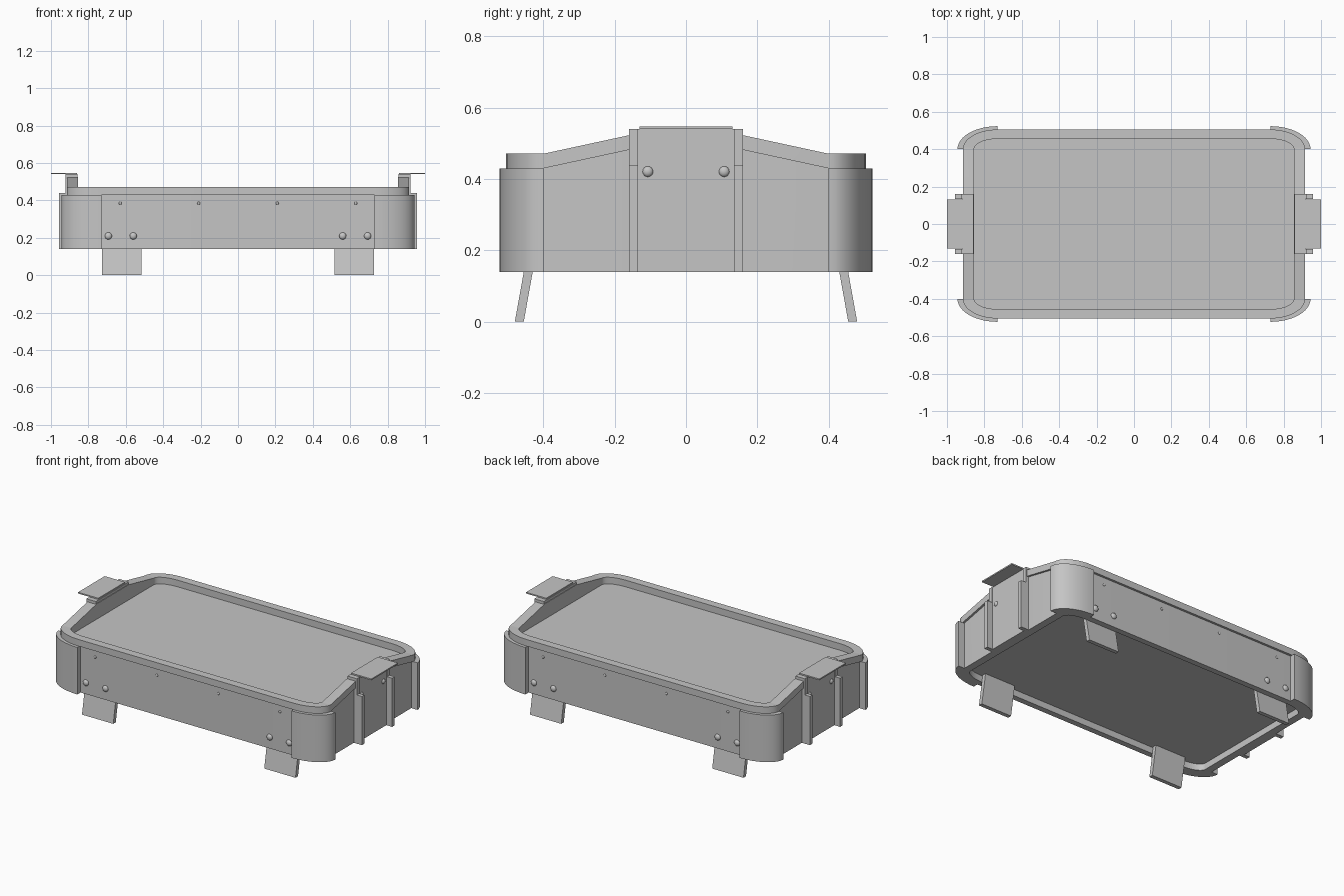
import bpy, bmesh, math

cube = bpy.data.objects.get("Cube")
if cube:
    bpy.data.objects.remove(cube)

GREY = bpy.data.materials.new("plain grey")
GREY.use_nodes = True
COLOUR = (0.56, 0.56, 0.56, 1)
GREY.diffuse_color = COLOUR
GREY.node_tree.nodes["Principled BSDF"].inputs["Base Color"].default_value = COLOUR

CX, CY = 0.73, 0.40        # corner centres
BASE, SEGS = 0.14, 12


def finish(name, bm, smooth=False):
    bmesh.ops.recalc_face_normals(bm, faces=bm.faces)
    mesh = bpy.data.meshes.new(name)
    bm.to_mesh(mesh)
    bm.free()
    mesh.materials.append(GREY)
    ob = bpy.data.objects.new(name, mesh)
    bpy.context.collection.objects.link(ob)
    if smooth:
        bpy.ops.object.select_all(action='DESELECT')
        bpy.context.view_layer.objects.active = ob
        ob.select_set(True)
        bpy.ops.object.shade_smooth_by_angle(angle=math.radians(35))
    return ob


def arc(a, b, sx=1, sy=1):
    """Elliptical quarter arc round one corner centre."""
    steps = [math.pi / 2 * i / SEGS for i in range(SEGS + 1)]
    return [(sx * (CX + a * math.cos(t)), sy * (CY + b * math.sin(t))) for t in steps]


def outline(a, b):
    """Rounded rectangle with extra points where the end walls stop rising."""
    x = CX + a
    right = [(x, -0.155), (x, 0.155)]
    left = [(-x, 0.155), (-x, -0.155)]
    return (right + arc(a, b) + arc(a, b, -1, 1)[::-1] + left
            + arc(a, b, -1, -1) + arc(a, b, 1, -1)[::-1])


def wall_height(y):
    rise = (CY - abs(y)) / (CY - 0.155)
    return 0.43 + 0.053 * min(max(rise, 0), 1)


def rim_height(y):
    return wall_height(y) + 0.041


def flat(z):
    return lambda y: z


def band(name, outer, inner, bottom, top, closed=True):
    """Wall of a given thickness whose bottom and top follow height rules."""
    bm = bmesh.new()
    cols = []
    for (ox, oy), (ix, iy) in zip(outer, inner):
        lo, hi = bottom(oy), top(oy)
        cols.append([bm.verts.new(p) for p in
                     ((ox, oy, lo), (ox, oy, hi), (ix, iy, hi), (ix, iy, lo))])
    pairs = list(zip(cols, cols[1:]))
    if closed:
        pairs.append((cols[-1], cols[0]))
    else:
        bm.faces.new(cols[0])
        bm.faces.new(cols[-1])
    for p, q in pairs:
        for k in range(4):
            n = (k + 1) % 4
            bm.faces.new((p[k], q[k], q[n], p[n]))
    return finish(name, bm, True)


def prism(name, points, z0, z1, shift=(0, 0)):
    """Upright prism; the top may be shifted sideways to lean it."""
    bm = bmesh.new()
    low = [bm.verts.new((x, y, z0)) for x, y in points]
    high = [bm.verts.new((x + shift[0], y + shift[1], z1)) for x, y in points]
    bm.faces.new(low)
    bm.faces.new(high)
    for i in range(len(points)):
        j = (i + 1) % len(points)
        bm.faces.new((low[i], low[j], high[j], high[i]))
    return finish(name, bm)


def box(name, x0, x1, y0, y1, z0, z1, shift=(0, 0)):
    return prism(name, [(x0, y0), (x1, y0), (x1, y1), (x0, y1)], z0, z1, shift)


def dome(name, loc, radius, axis):
    """Bolt head flattened along the given axis."""
    bm = bmesh.new()
    bmesh.ops.create_uvsphere(bm, u_segments=16, v_segments=8, radius=radius)
    scale = [1, 1, 1]
    scale[axis] = 0.7
    bmesh.ops.scale(bm, vec=scale, verts=bm.verts)
    bmesh.ops.translate(bm, vec=loc, verts=bm.verts)
    return finish(name, bm, True)


# Recessed tray wall, overhanging rim and thick floor
inner = outline(0.125, 0.055)
band("tray_wall", outline(0.172, 0.091), inner, flat(BASE), wall_height)
band("tray_rim", outline(0.185, 0.105), inner, wall_height, rim_height)
prism("tray_floor", inner, 0.18, 0.43)

# Curved corner guards
for sx in (-1, 1):
    for sy in (-1, 1):
        band("corner_guard", arc(0.214, 0.123, sx, sy), arc(0.17, 0.088, sx, sy),
             flat(BASE), flat(0.43), closed=False)

# Splayed legs and side bolts
for sx in (-1, 1):
    for sy in (-1, 1):
        xa, xb = sorted((sx * 0.515, sx * 0.728))
        ya, yb = sorted((sy * 0.455, sy * 0.48))
        box("leg", xa, xb, ya, yb, 0, 0.2, (0, -sy * 0.036))
        for x in (0.56, 0.693):
            dome("leg_bolt", (sx * x, sy * 0.491, 0.21), 0.019, 1)
        for x in (0.21, 0.63):
            dome("small_rivet", (sx * x, sy * 0.491, 0.385), 0.008, 1)

# Raised end handles with ribs, lips and bolts
for sx in (-1, 1):
    def end_box(name, x0, x1, y0, y1, z0, z1):
        xa, xb = sorted((sx * x0, sx * x1))
        return box(name, xa, xb, y0, y1, z0, z1)

    end_box("handle_plate", 0.858, 0.917, -0.135, 0.135, BASE, 0.54)
    end_box("handle_lip", 0.862, 1.0, -0.13, 0.13, 0.54, 0.548)
    for sy in (-1, 1):
        ya, yb = sorted((sy * 0.135, sy * 0.16))
        end_box("handle_post", 0.858, 0.922, ya, yb, BASE, 0.54)
        end_box("end_rib", 0.90, 0.957, ya, yb, BASE, 0.44)
        dome("handle_bolt", (sx * 0.916, sy * 0.107, 0.421), 0.015, 0)
